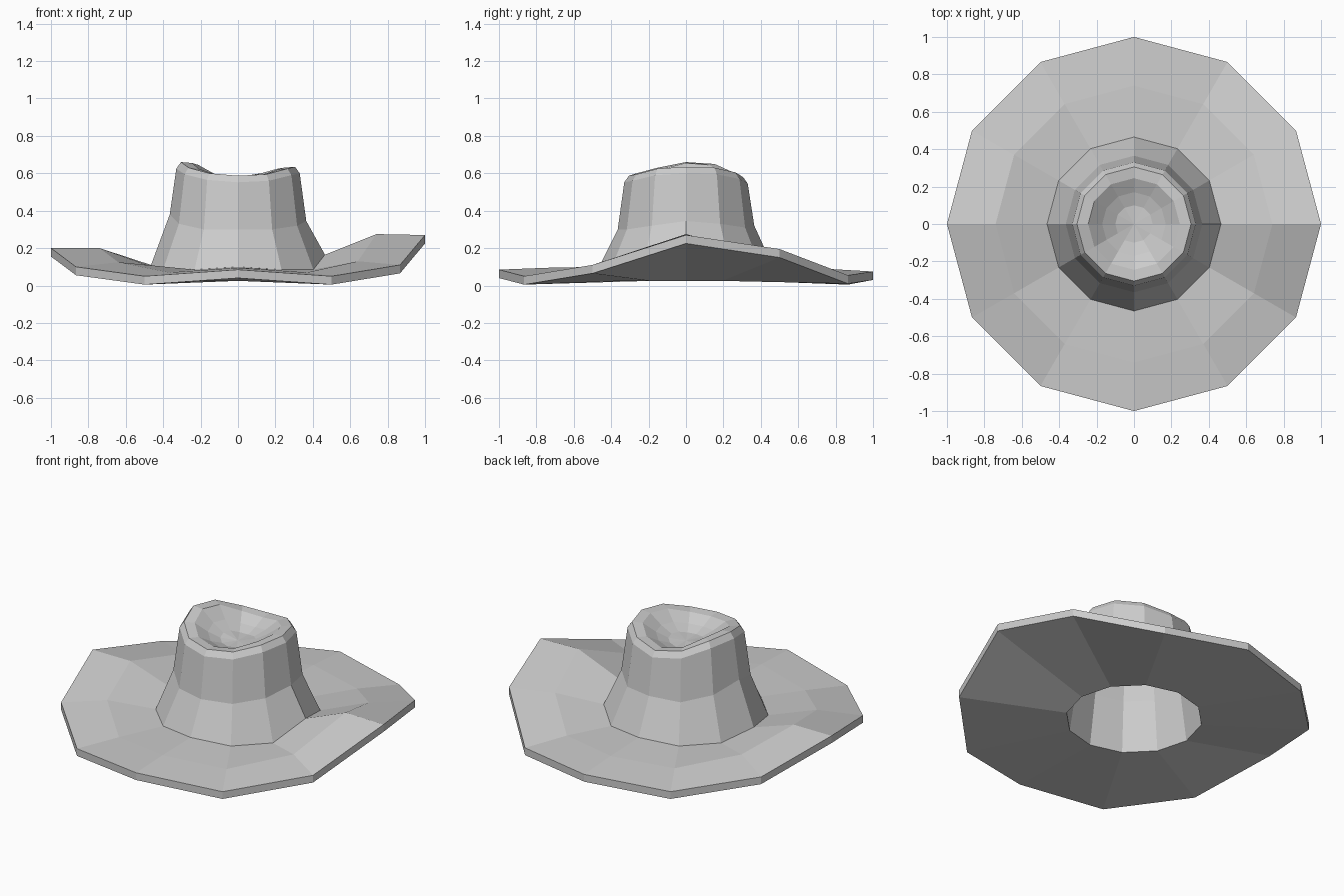
import bpy, bmesh
from math import sin, cos, pi

if "Cube" in bpy.data.objects:
    bpy.data.objects.remove(bpy.data.objects["Cube"])

N = 12  # sides; heights below run counter-clockwise from +x in 30 degree steps

# Rim heights around the brim and around the saddle-shaped crown top
edge = [.27, .195, .055, .075, .05, .10, .20, .10, .05, .085, .05, .11]
fold = [.275, .17, .08, .09, .075, .13, .20, .125, .07, .095, .07, .13]
base = [.165, .11, .085, .10, .085, .085, .11, .08, .085, .10, .085, .085]
crest = [.635, .63, .605, .58, .60, .65, .66, .63, .60, .587, .595, .625]


def shift(heights, d, scale=1.0, mid=.6):
    return [mid + (h - mid) * scale + d for h in heights]


def lathe(name, rings, close_start=None, close_end=None):
    """Skin rings of (radius, heights); optional cap apex height at the ends."""
    bm = bmesh.new()
    loops = []
    for r, zs in rings:
        if not isinstance(zs, list):
            zs = [zs] * N
        loops.append([bm.verts.new((r * cos(2 * pi * i / N), r * sin(2 * pi * i / N), zs[i]))
                      for i in range(N)])
    for a, b in zip(loops, loops[1:]):
        for i in range(N):
            j = (i + 1) % N
            bm.faces.new((a[i], a[j], b[j], b[i]))
    for z, loop in ((close_start, loops[0]), (close_end, loops[-1])):
        if z is not None:
            tip = bm.verts.new((0, 0, z))
            for i in range(N):
                bm.faces.new((loop[i], loop[(i + 1) % N], tip))
    bmesh.ops.recalc_face_normals(bm, faces=bm.faces)
    me = bpy.data.meshes.new(name)
    bm.to_mesh(me)
    bm.free()
    ob = bpy.data.objects.new(name, me)
    bpy.context.collection.objects.link(ob)
    return ob


# One continuous shell: inner lining, brim underside, brim top, crown, pinched dish
waist = [.345, .33, .31, .32, .31, .34, .38, .33, .30, .30, .30, .32]
lathe("hat", [
    (.31, shift(crest, -.13, .4)),
    (.34, .33),
    (.385, .025),
    (1.0, [z - .045 for z in edge]),
    (1.0, edge),
    (.74, fold),
    (.465, base),
    (.365, waist),
    (.33, shift(crest, -.035)),
    (.305, crest),
    (.245, shift(crest, -.005)),
    (.17, shift(crest, -.045, .6)),
    (.10, shift(crest, -.07, .3)),
], close_start=.47, close_end=.525)
